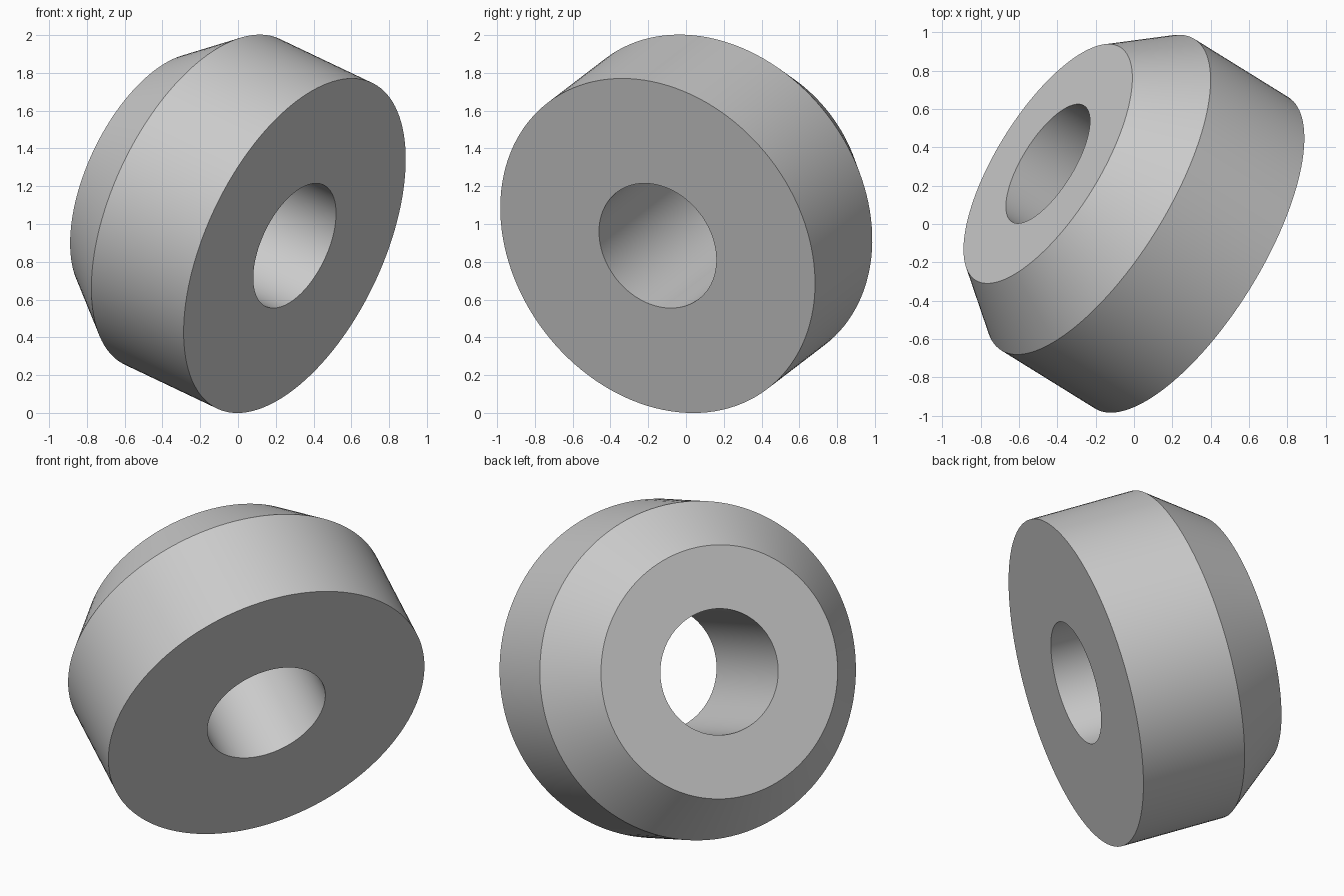
import bpy
import math
from mathutils import Vector

cube = bpy.data.objects.get("Cube")
if cube:
    bpy.data.objects.remove(cube, do_unlink=True)

SEGMENTS = 128
AXIS = Vector((-0.787, 0.488, 0.374)).normalized()  # from broad face to narrow face
BASE = Vector((0.3, -0.15, 0.885))                  # centre of the broad face

grey = bpy.data.materials.new("light grey")
grey.use_nodes = True
grey.diffuse_color = (0.6, 0.6, 0.6, 1)
grey.node_tree.nodes["Principled BSDF"].inputs["Base Color"].default_value = (0.6, 0.6, 0.6, 1)

# Closed cross-section (radius, distance along the axis): bore, rim, taper
PROFILE = [(0.356, 0), (0.955, 0), (0.955, 0.62), (0.715, 0.95), (0.356, 0.95)]


def lathe(name, profile):
    verts, faces = [], []
    n = len(profile)
    for i in range(SEGMENTS):
        a = 2 * math.pi * i / SEGMENTS
        verts += [(r * math.cos(a), r * math.sin(a), h) for r, h in profile]
        j = (i + 1) % SEGMENTS
        for k in range(n):
            m = (k + 1) % n
            faces.append((i * n + k, j * n + k, j * n + m, i * n + m))
    mesh = bpy.data.meshes.new(name)
    mesh.from_pydata(verts, [], faces)
    mesh.materials.append(grey)
    obj = bpy.data.objects.new(name, mesh)
    bpy.context.collection.objects.link(obj)
    return obj


# Tapered ring, tilted onto its axis
ring = lathe("tapered_ring", PROFILE)
ring.rotation_mode = 'QUATERNION'
ring.rotation_quaternion = AXIS.to_track_quat('Z', 'Y')
ring.location = BASE

bpy.ops.object.select_all(action='DESELECT')
ring.select_set(True)
bpy.context.view_layer.objects.active = ring
bpy.ops.object.shade_smooth_by_angle(angle=math.radians(25))
